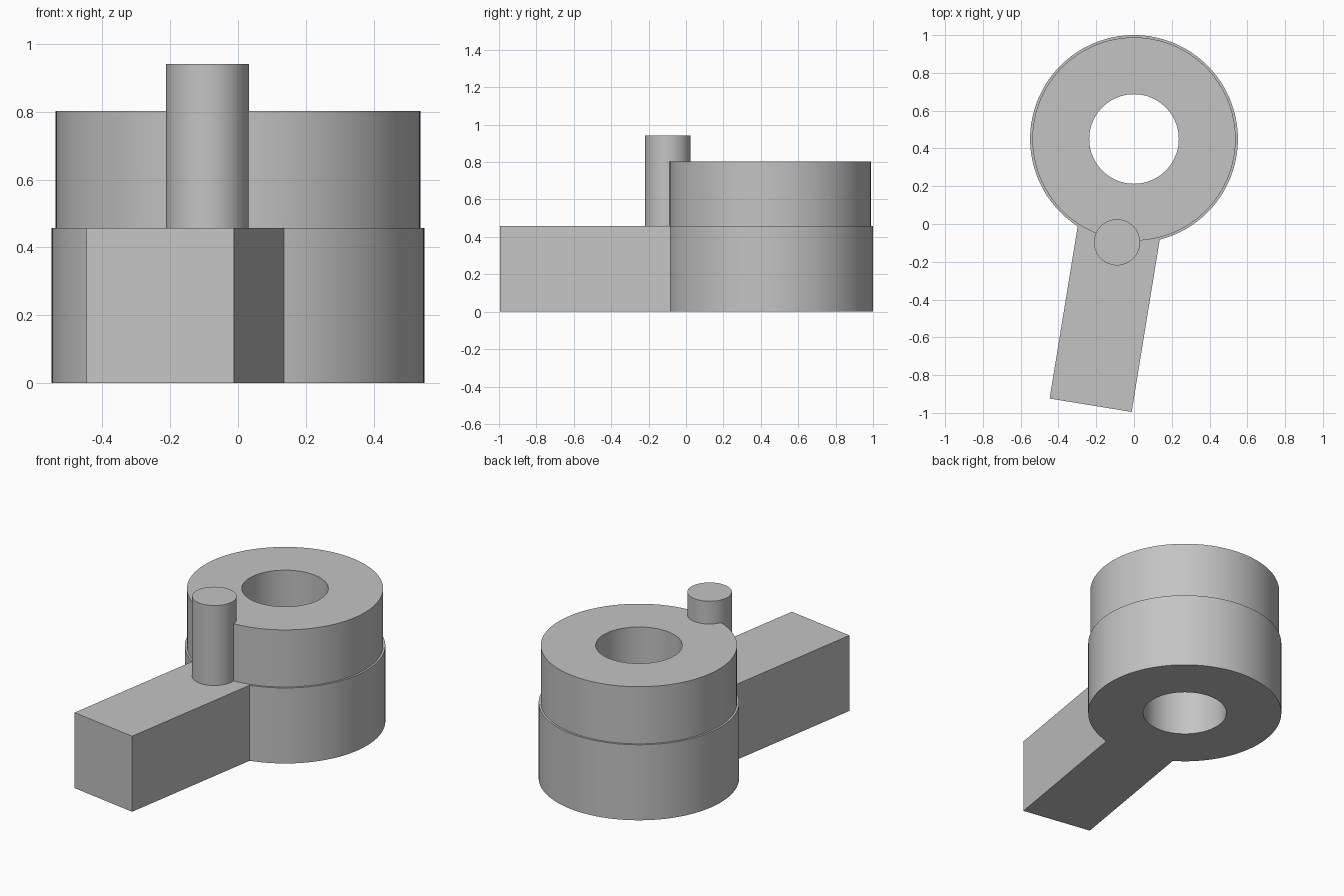
import bpy, bmesh, math
from mathutils import Matrix, Vector

default = bpy.data.objects.get("Cube")
if default:
    bpy.data.objects.remove(default, do_unlink=True)

HUB = Vector((0, 0.45, 0))
STEP_Z = 0.457
SEGMENTS = 128

# Single plain grey
grey = bpy.data.materials.new("plain grey")
grey.use_nodes = True
colour = (0.55, 0.55, 0.55, 1)
grey.diffuse_color = colour
grey.node_tree.nodes["Principled BSDF"].inputs["Base Color"].default_value = colour


def add_object(name, bm):
    bmesh.ops.recalc_face_normals(bm, faces=bm.faces)
    mesh = bpy.data.meshes.new(name)
    bm.to_mesh(mesh)
    bm.free()
    mesh.materials.append(grey)
    obj = bpy.data.objects.new(name, mesh)
    bpy.context.collection.objects.link(obj)
    return obj


def lathe(name, profile, centre):
    """Revolve a closed (radius, z) profile about a vertical axis."""
    bm = bmesh.new()
    verts = [bm.verts.new((r, 0, z)) for r, z in profile]
    edges = [bm.edges.new((v, verts[i - 1])) for i, v in enumerate(verts)]
    bmesh.ops.spin(bm, geom=verts + edges, axis=(0, 0, 1), cent=(0, 0, 0),
                   angle=math.tau, steps=SEGMENTS, use_merge=True)
    bmesh.ops.remove_doubles(bm, verts=bm.verts, dist=1e-5)
    bmesh.ops.translate(bm, verts=bm.verts, vec=centre)
    return add_object(name, bm)


# Stepped hub with a through hole
hub = lathe("lever_hub", [(0.237, 0), (0.55, 0), (0.55, STEP_Z),
                          (0.538, STEP_Z), (0.538, 0.803), (0.237, 0.803)], HUB)

# Square-ended arm, angled out from the hub axis
near, far, width = 0.35, 1.428, 0.44
bm = bmesh.new()
placement = (Matrix.Translation(HUB) @ Matrix.Rotation(math.radians(-9.25), 4, "Z")
             @ Matrix.Translation((0, -(near + far) / 2, STEP_Z / 2))
             @ Matrix.Diagonal((width, far - near, STEP_Z, 1)))
bmesh.ops.create_cube(bm, size=1, matrix=placement)
arm = add_object("lever_arm", bm)

# Upright pin where the arm meets the hub
bm = bmesh.new()
low, high = 0.3, 0.941
bmesh.ops.create_cone(bm, cap_ends=True, segments=SEGMENTS, radius1=0.122,
                      radius2=0.122, depth=high - low,
                      matrix=Matrix.Translation((-0.09, -0.097, (low + high) / 2)))
pin = add_object("lever_pin", bm)

# Fuse the parts into one solid
bpy.ops.object.select_all(action="DESELECT")
bpy.context.view_layer.objects.active = hub
hub.select_set(True)
for part in (arm, pin):
    mod = hub.modifiers.new("fuse", "BOOLEAN")
    mod.operation = "UNION"
    mod.solver = "EXACT"
    mod.object = part
    bpy.ops.object.modifier_apply(modifier=mod.name)
    bpy.data.objects.remove(part, do_unlink=True)

bpy.ops.object.shade_smooth_by_angle(angle=math.radians(30))
